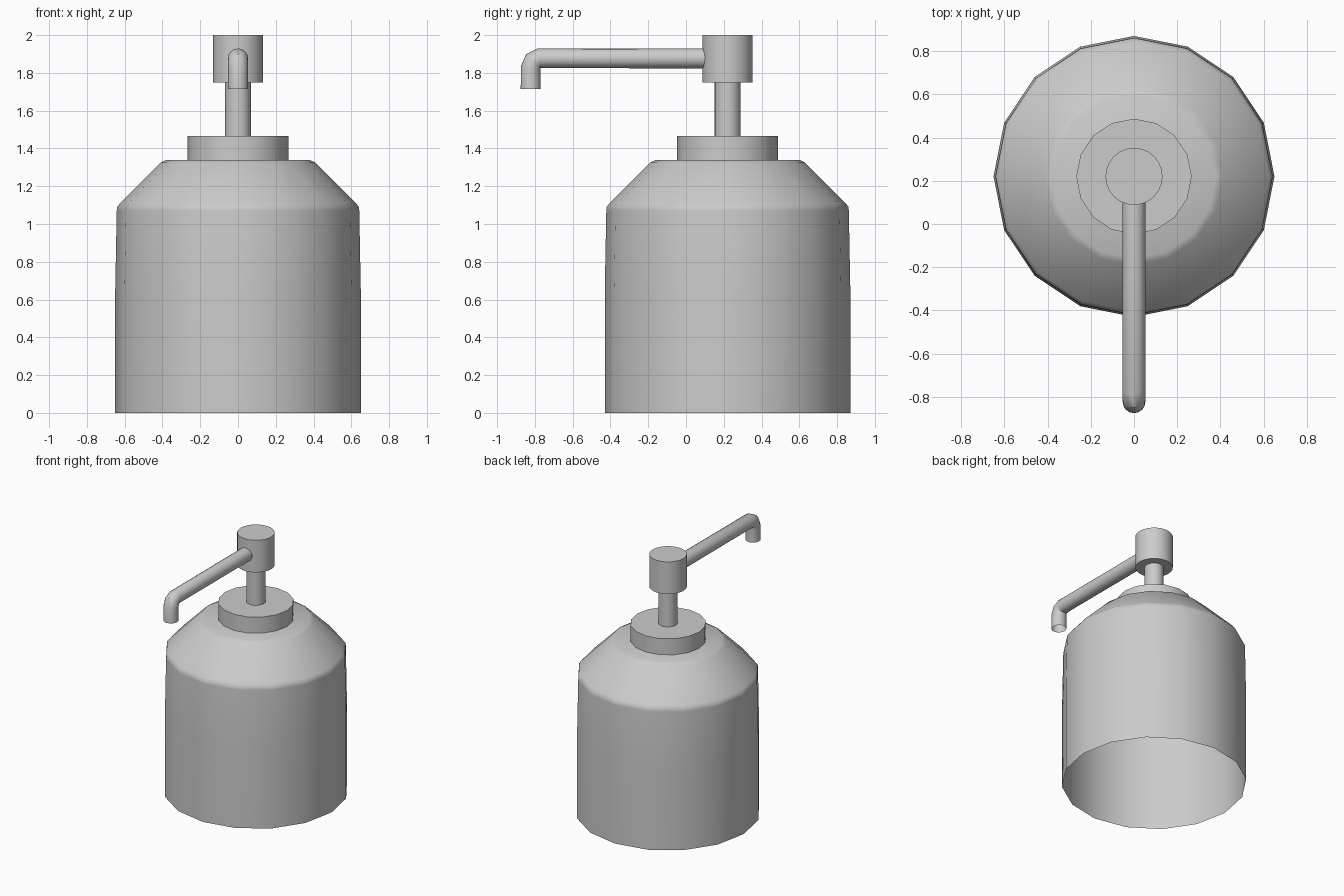
import bpy, bmesh
from math import cos, sin, pi, radians
from mathutils import Vector

cube = bpy.data.objects.get("Cube")
if cube:
    bpy.data.objects.remove(cube, do_unlink=True)

GREY = (0.6, 0.6, 0.6, 1)
mat = bpy.data.materials.new("plain grey")
mat.use_nodes = True
mat.diffuse_color = GREY
mat.node_tree.nodes["Principled BSDF"].inputs["Base Color"].default_value = GREY

AXIS_Y = 0.22  # the pump and bottle share this vertical axis
SIDES = 16


def skin(name, rings, cap_start=False, cap_end=False):
    """Join a list of vertex rings into a smooth shaded tube."""
    bm = bmesh.new()
    loops = [[bm.verts.new(p) for p in ring] for ring in rings]
    for a, b in zip(loops, loops[1:]):
        for i in range(len(a)):
            j = (i + 1) % len(a)
            bm.faces.new((a[i], a[j], b[j], b[i]))
    if cap_start:
        bm.faces.new(loops[0][::-1])
    if cap_end:
        bm.faces.new(loops[-1])
    mesh = bpy.data.meshes.new(name)
    bm.to_mesh(mesh)
    bm.free()
    mesh.materials.append(mat)
    obj = bpy.data.objects.new(name, mesh)
    bpy.context.collection.objects.link(obj)
    bpy.ops.object.select_all(action='DESELECT')
    obj.select_set(True)
    bpy.context.view_layer.objects.active = obj
    bpy.ops.object.shade_smooth_by_angle(angle=radians(35))
    return obj


def lathe(name, profile, sides=SIDES, **caps):
    """Turn a (radius, height) profile around the bottle axis."""
    rings = [[(r * cos(2 * pi * i / sides), AXIS_Y + r * sin(2 * pi * i / sides), z)
              for i in range(sides)] for r, z in profile]
    return skin(name, rings, **caps)


# Bottle: open at the base, with a softened shoulder
lathe("bottle_body",
      [(0.65, 0), (0.65, 0.65), (0.642, 1.07), (0.64, 1.09), (0.625, 1.11),
       (0.41, 1.325), (0.38, 1.34)], cap_end=True)

# Pump: collar, stem and head
lathe("collar", [(0.267, 1.34), (0.267, 1.465)], cap_start=True, cap_end=True)
lathe("pump_stem", [(0.068, 1.465), (0.068, 1.75)])
lathe("pump_head", [(0.132, 1.75), (0.132, 2.0)], sides=24, cap_start=True, cap_end=True)

# Spout: a round tube swept along a bent path, open at the tip
R = 0.053
path = [(0.1, 1.877), (-0.775, 1.877), (-0.808, 1.862), (-0.822, 1.825), (-0.822, 1.715)]
points = [Vector((0, y, z)) for y, z in path]
rings = []
for k, p in enumerate(points):
    before = points[max(k - 1, 0)]
    after = points[min(k + 1, len(points) - 1)]
    if 0 < k < len(points) - 1:
        tangent = ((p - before).normalized() + (after - p).normalized()).normalized()
    else:
        tangent = (after - before).normalized()
    side = Vector((1, 0, 0))
    up = side.cross(tangent)
    rings.append([p + R * (cos(2 * pi * i / SIDES) * side + sin(2 * pi * i / SIDES) * up)
                  for i in range(SIDES)])
skin("spout", rings)
